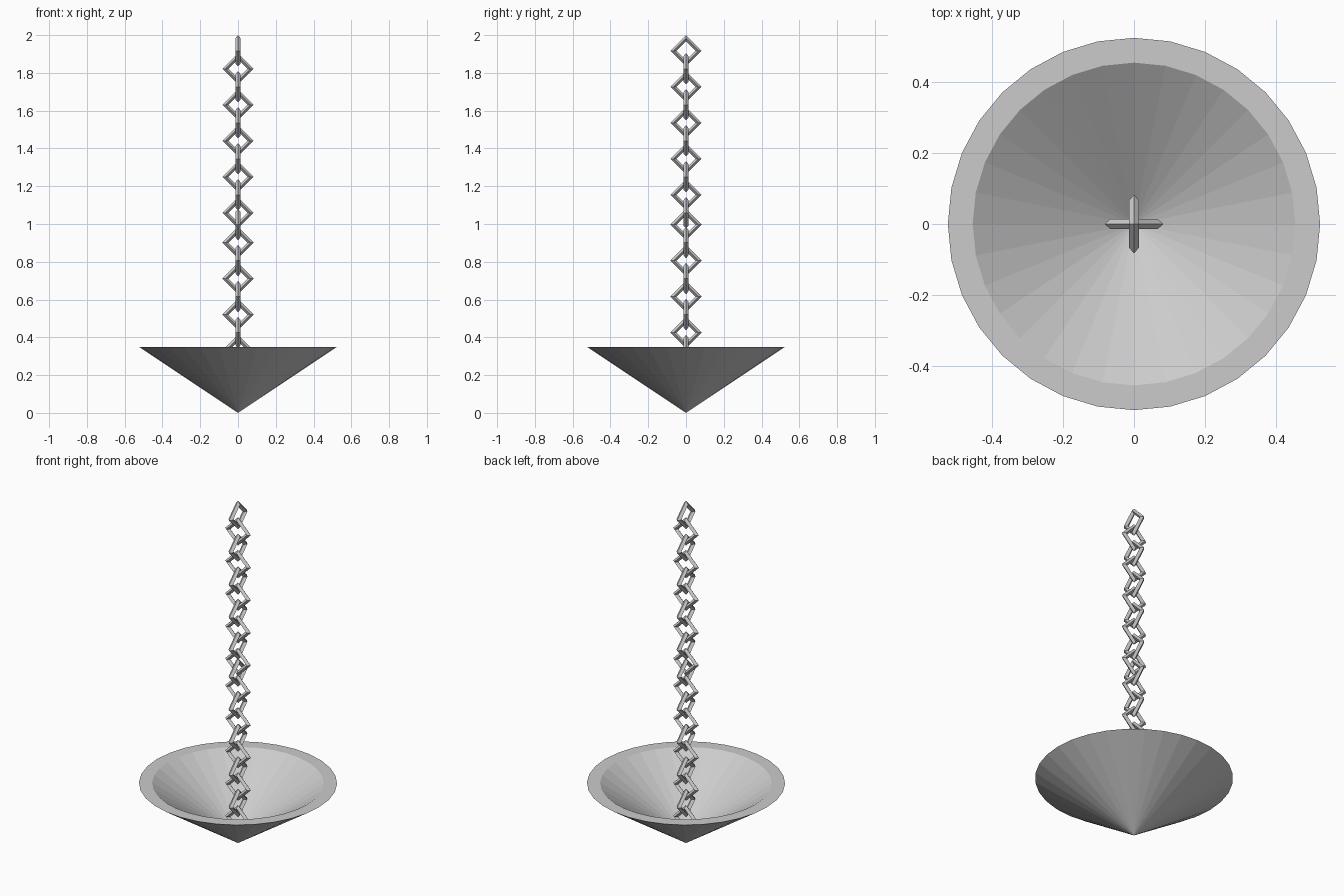
import bpy, bmesh
from math import cos, sin, pi

if "Cube" in bpy.data.objects:
    bpy.data.objects.remove(bpy.data.objects["Cube"])


def make_lathe(name, profile, sides):
    """Closed ring profile; points with r = 0 become a single pole vertex."""
    bm = bmesh.new()
    rings = []
    for r, z in profile:
        if r == 0:
            rings.append([bm.verts.new((0, 0, z))] * sides)
        else:
            rings.append([bm.verts.new((r * cos(2 * pi * i / sides),
                                        r * sin(2 * pi * i / sides), z))
                          for i in range(sides)])
    for a, b in zip(rings, rings[1:]):
        for i in range(sides):
            j = (i + 1) % sides
            bm.faces.new(dict.fromkeys((a[i], a[j], b[j], b[i])))
    return finish(name, bm)


def finish(name, bm):
    bmesh.ops.recalc_face_normals(bm, faces=bm.faces[:])
    mesh = bpy.data.meshes.new(name)
    bm.to_mesh(mesh)
    bm.free()
    obj = bpy.data.objects.new(name, mesh)
    bpy.context.collection.objects.link(obj)
    return obj


def link_mesh(name, major, radial, axial):
    """Four-sided ring standing in the XZ plane with a diamond section."""
    section = [(radial, 0), (0, axial), (-radial, 0), (0, -axial)]
    bm = bmesh.new()
    rings = [[bm.verts.new(((major + d) * cos(k * pi / 2), y,
                            (major + d) * sin(k * pi / 2)))
              for d, y in section] for k in range(4)]
    for k in range(4):
        a, b = rings[k], rings[(k + 1) % 4]
        for i in range(4):
            j = (i + 1) % 4
            bm.faces.new((a[i], a[j], b[j], b[i]))
    return finish(name, bm)


# Hollow conical bowl with a flat rim
make_lathe("bowl", [(0, 0), (0.525, 0.35), (0.455, 0.35), (0, 0.045)], 32)

# Two chain runs of ten links, alternating planes
first = None
for run, top in (("upper", 1.917), ("lower", 0.997)):
    for i in range(10):
        name = f"{run}_chain_link_{i + 1}"
        if first is None:
            obj = first = link_mesh(name, 0.0665, 0.0165, 0.014)
        else:
            obj = bpy.data.objects.new(name, first.data)
            bpy.context.collection.objects.link(obj)
        obj.location.z = top - 0.0953 * i
        obj.rotation_euler.z = pi / 2 if i % 2 == 0 else 0
